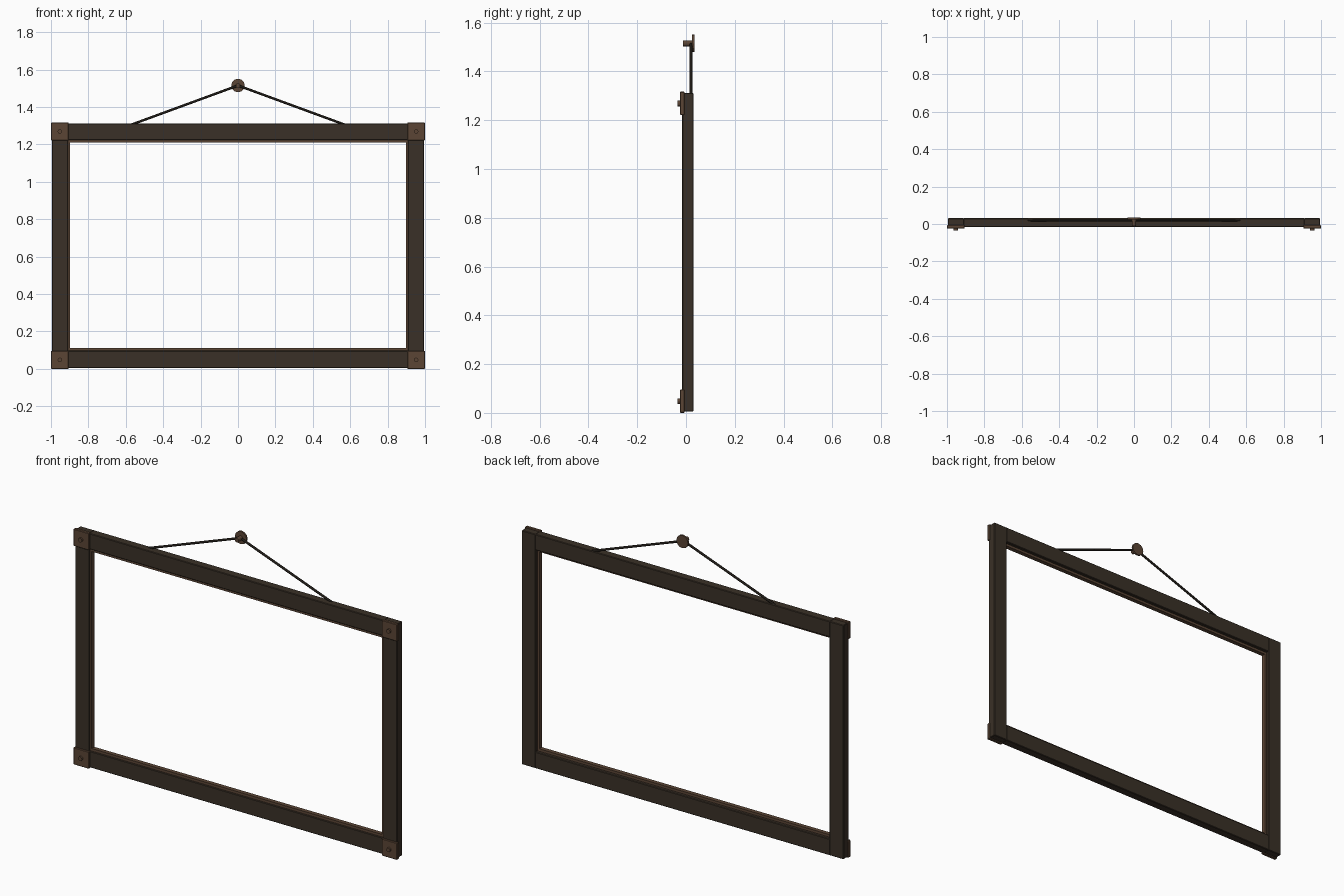
import bpy
from math import radians, pi
from mathutils import Vector

cube = bpy.data.objects.get("Cube")
if cube:
    bpy.data.objects.remove(cube, do_unlink=True)


def material(name, rgb):
    m = bpy.data.materials.new(name)
    m.use_nodes = True
    m.diffuse_color = (*rgb, 1)
    m.node_tree.nodes["Principled BSDF"].inputs["Base Color"].default_value = (*rgb, 1)
    return m


DARK = material("dark wood", (0.042, 0.030, 0.020))
BROWN = material("warm brown", (0.105, 0.060, 0.036))
CORD = material("black cord", (0.014, 0.011, 0.008))


def finish(name, mat, bevel=0):
    ob = bpy.context.object
    ob.name = name
    ob.data.materials.append(mat)
    if bevel:
        mod = ob.modifiers.new("soft edge", "BEVEL")
        mod.width, mod.segments = bevel, 1
    return ob


def box(name, lo, hi, mat, bevel=0):
    lo, hi = Vector(lo), Vector(hi)
    bpy.ops.mesh.primitive_cube_add(size=1, location=(lo + hi) / 2)
    bpy.context.object.scale = hi - lo
    bpy.ops.object.transform_apply(location=False, rotation=False, scale=True)
    return finish(name, mat, bevel)


def rod(name, a, b, radius, mat, sides, bevel=0):
    a, b = Vector(a), Vector(b)
    bpy.ops.mesh.primitive_cylinder_add(vertices=sides, radius=radius, depth=(b - a).length,
                                        location=(a + b) / 2)
    bpy.context.object.rotation_euler = (b - a).to_track_quat("Z", "Y").to_euler()
    return finish(name, mat, bevel)


TOP, FRONT, BACK = 1.312, -0.016, 0.031
OUT, IN, LIP = 0.995, 0.908, 0.897      # half widths: outside, rail inside, lip inside
LOW, HIGH = 0.097, 1.224                # rail inside heights
LIP_Y = (-0.010, 0.014)

# Horizontal rails and their inner lips
for side, z0, z1, l0, l1 in (("bottom", 0.005, LOW, LOW - 0.01, LOW + 0.014),
                             ("top", HIGH, TOP, HIGH - 0.013, HIGH + 0.01)):
    box(side + "_rail", (-IN - 0.004, FRONT, z0), (IN + 0.004, BACK, z1), DARK, 0.003)
    box(side + "_lip", (-IN, LIP_Y[0], l0), (IN, LIP_Y[1], l1), BROWN)

# Upright rails, lips, corner plates and bolts
for name, s in (("left", 1), ("right", -1)):
    x0, x1 = sorted((s * IN, s * OUT))
    box(name + "_rail", (x0, FRONT, 0.005), (x1, BACK, TOP), DARK, 0.003)
    x0, x1 = sorted((s * LIP, s * (IN + 0.01)))
    box(name + "_lip", (x0, LIP_Y[0], LOW), (x1, LIP_Y[1], HIGH), BROWN)
    for level, z in (("bottom", 0.048), ("top", 1.269)):
        x = s * 0.9525
        tag = level + "_" + name
        box(tag + "_corner_plate", (x - 0.0475, -0.025, z - 0.048),
            (x + 0.0475, -0.006, z + 0.048), BROWN, 0.003)
        rod(tag + "_bolt", (x, -0.020, z), (x, -0.035, z), 0.012, BROWN, 12)

# Hanging peg with its wall disc
PEG_Z = 1.515
rod("peg_disc", (0, 0.024, PEG_Z), (0, 0.034, PEG_Z), 0.036, BROWN, 12)
rod("peg_shaft", (0, -0.012, PEG_Z), (0, 0.026, PEG_Z), 0.012, BROWN, 12)

# Cord running from the top rail up to the peg
for name, s in (("left", 1), ("right", -1)):
    rod(name + "_cord", (s * 0.575, 0.021, 1.304), (0, 0.021, PEG_Z), 0.0065, CORD, 8)
    bpy.ops.object.shade_smooth_by_angle(angle=radians(50))
